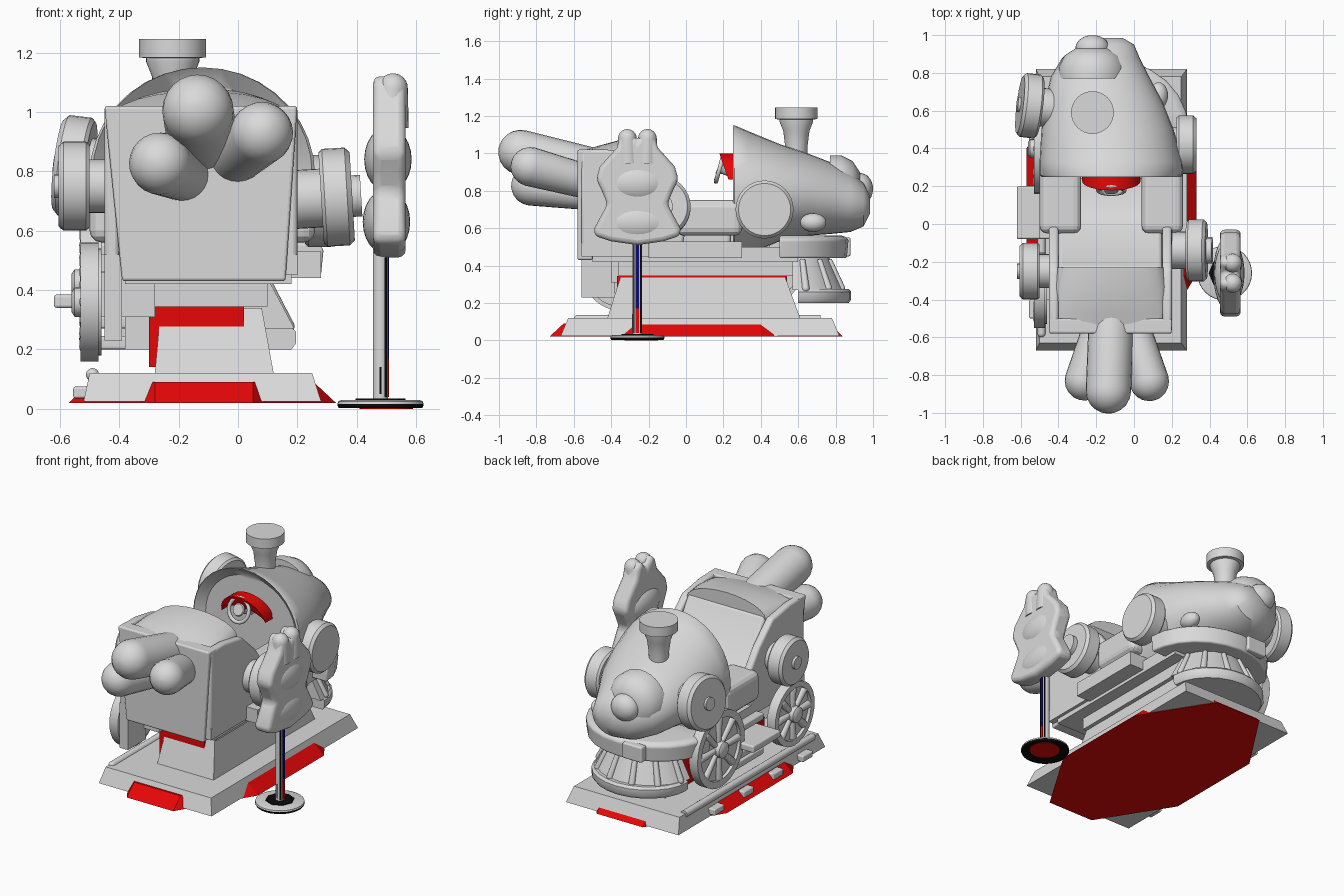
import bpy, bmesh, math
from mathutils import Vector

cube = bpy.data.objects.get("Cube")
if cube:
    bpy.data.objects.remove(cube, do_unlink=True)


def material(name, rgb):
    m = bpy.data.materials.new(name)
    m.use_nodes = True
    m.diffuse_color = (*rgb, 1)
    m.node_tree.nodes["Principled BSDF"].inputs["Base Color"].default_value = (*rgb, 1)
    return m


GREY = material("light grey", (0.7, 0.7, 0.7))
RED = material("red", (0.8, 0.002, 0.002))
BLACK = material("black", (0.003, 0.003, 0.003))
NAVY = material("navy", (0.003, 0.003, 0.2))


def loft(name, rings, mat=GREY, smooth=True, bevel=0, closed=False):
    """Skin a list of equal rings of points; cap the ends unless closed."""
    bm = bmesh.new()
    vs = [[bm.verts.new(p) for p in r] for r in rings]
    n = len(vs[0])
    pairs = list(zip(vs, vs[1:])) + ([(vs[-1], vs[0])] if closed else [])
    for a, b in pairs:
        for i in range(n):
            bm.faces.new((a[i], a[(i + 1) % n], b[(i + 1) % n], b[i]))
    if not closed:
        bm.faces.new(vs[0])
        bm.faces.new(vs[-1])
    bmesh.ops.recalc_face_normals(bm, faces=bm.faces)
    me = bpy.data.meshes.new(name)
    bm.to_mesh(me)
    bm.free()
    ob = bpy.data.objects.new(name, me)
    bpy.context.collection.objects.link(ob)
    me.materials.append(mat)
    if bevel:
        mod = ob.modifiers.new("soft_edges", "BEVEL")
        mod.width, mod.segments = bevel, 3
    if smooth:
        bpy.ops.object.select_all(action="DESELECT")
        bpy.context.view_layer.objects.active = ob
        ob.select_set(True)
        bpy.ops.object.shade_smooth_by_angle(angle=math.radians(40))
    return ob


def box(name, x, y, z, mat=GREY, top=(0, 0, 0, 0), bevel=0):
    """Box from ranges; top insets its upper face (x low, x high, y low, y high)."""
    def ring(h, i):
        a, b, c, d = x[0] + i[0], x[1] - i[1], y[0] + i[2], y[1] - i[3]
        return [(a, c, h), (b, c, h), (b, d, h), (a, d, h)]
    return loft(name, [ring(z[0], (0, 0, 0, 0)), ring(z[1], top)], mat, False, bevel)


def side_plate(name, x, yz, bevel=0):
    return loft(name, [[(v, p, q) for p, q in yz] for v in x], bevel=bevel)


def turned(name, base, axis, profile, mat=GREY, n=32):
    """Turn (distance, radius) pairs around an axis."""
    d = Vector(axis).normalized()
    u = d.orthogonal().normalized()
    w = d.cross(u)
    ang = [2 * math.pi * i / n for i in range(n)]
    return loft(name, [[Vector(base) + d * t + (u * math.cos(a) + w * math.sin(a)) * r
                        for a in ang] for t, r in profile], mat)


def capsule(name, a, b, r0, r1):
    d = Vector(b) - Vector(a)
    L = d.length - r1
    tip = [(L + r1 * math.sin(t), r1 * math.cos(t)) for t in (0, .3, .6, .9, 1.2, 1.5)]
    return turned(name, a, d, [(0, r0)] + tip, n=24)


def ellipsoid(name, c, s):
    rings = []
    for i in range(1, 16):
        t = math.pi * i / 16
        rings.append([(c[0] + s[0] * math.sin(t) * math.cos(a), c[1] - s[1] * math.cos(t),
                       c[2] + s[2] * math.sin(t) * math.sin(a))
                      for a in (2 * math.pi * k / 24 for k in range(24))])
    return loft(name, rings)


# Base: grey slab with a red octagonal skirt poking through
box("base_slab", (-.52, .28), (-.67, .82), (.025, .12), top=(.02, .03, .04, .04))


def octagon(i, z):
    x0, x1, y0, y1 = -.57 + i, .33 - i, -.73 + i, .84 - i
    return [(-.28, y0, z), (.05, y0, z), (x1, -.27, z), (x1, .4, z),
            (.05, y1, z), (-.28, y1, z), (x0, .4, z), (x0, -.27, z)]


loft("base_red_skirt", [octagon(0, .02), octagon(.075, .09)], RED, False)

# Pedestal with red core
box("pedestal", (-.28, .12), (-.42, .61), (.12, .34), top=(.02, .04, .07, .08))
box("pedestal_core", (-.3, .02), (-.37, .54), (.14, .345), RED)
box("pedestal_neck", (-.3, .1), (-.36, .6), (.345, .43))
box("chassis", (-.38, .18), (-.5, .6), (.42, .5))

# Cab: walls, reclined seat, crown and cushion
arc = [math.pi * i / 12 for i in range(13)]
wall = [(-.56, .45), (-.03, .45), (0, .6), (-.01, .74), (-.1, .86), (-.24, .99), (-.42, 1.02), (-.56, 1.02)]
for tag, x in (("right", (-.45, -.4)), ("left", (.15, .2))):
    side_plate(tag + "_cab_wall", x, wall, bevel=.015)
box("cab_back", (-.39, .16), (-.58, -.5), (.43, 1.02), top=(-.06, -.04, 0, 0), bevel=.01)
box("cab_floor", (-.45, .2), (-.56, .3), (.45, .52))
side_plate("seat", (-.4, .15), [(-.52, .5), (.24, .5), (.24, .6), (.08, .62), (-.03, .69),
                                (-.23, 1.0), (-.52, 1.0)], bevel=.02)
loft("seat_crown", [[(-.125 + w * math.cos(t), y, .98 + h * math.sin(t)) for t in arc]
                    for y, w, h in ((-.57, .28, .03), (-.47, .3, .06), (-.36, .3, .09), (-.23, .28, .1))])
for tag, x in (("right", (-.5, -.28)), ("left", (.04, .26))):
    box(tag + "_sill", x, (-.05, .3), (.56, .75), bevel=.04)
box("right_side_panel", (-.45, -.39), (-.56, -.38), (.23, .5))
box("left_step", (.14, .28), (-.2, .3), (.44, .53))

# Boiler hood with a shallow dished rear, lofted along y from (y, left, right, bottom, top)
hood = [(.3, -.44, .2, .48, 1.09), (.25, -.49, .25, .43, 1.15),
        (.26, -.5, .26, .42, 1.15), (.33, -.5, .255, .46, 1.12), (.5, -.49, .21, .53, 1.05),
        (.65, -.47, .15, .56, 1.0), (.78, -.44, .08, .57, .95), (.88, -.38, .03, .58, .9),
        (.95, -.28, 0, .61, .84), (.985, -.18, -.06, .68, .77)]
rings = []
for y, a, b, lo, hi in hood:
    rings.append([((a + b) / 2 + (b - a) / 2 * math.cos(t), y, (lo + hi) / 2 + (hi - lo) / 2 * math.sin(t))
                  for t in (2 * math.pi * i / 36 for i in range(36))])
loft("boiler_hood", rings)
turned("boiler_face", (-.22, .77, .81), (0, 1, 0), [(0, .18), (.06, .18), (.12, .15), (.16, .09)])
ellipsoid("nose_ball", (-.22, .93, .81), (.09, .07, .085))
ellipsoid("left_lamp", (.13, .68, .63), (.05, .07, .05))
turned("chimney", (-.22, .59, .92), (0, 0, 1),
       [(0, .055), (.12, .06), (.2, .07), (.25, .09), (.262, .09), (.263, .113), (.325, .113)])

# Dashboard: red crescent and steering wheel on the hood's rear
crescent = [(-.12 + .155 * math.cos(t), .86 + .14 * math.sin(t)) for t in arc]
crescent += [(-.12 - .155 * math.cos(t), .86 + .07 * math.sin(t)) for t in arc[1:-1]]
loft("dashboard_crescent", [[(x, y + (z - .88) * -.35, z) for x, z in crescent] for y in (.22, .31)], RED)
turned("steering_hub", (-.12, .31, .87), (0, -1, .4), [(0, .025), (.12, .025), (.14, .04), (.15, .035)], n=16)
ring = [2 * math.pi * i / 20 for i in range(20)]
loft("steering_rim", [[(-.12 + (.07 + .012 * math.cos(b)) * math.cos(a), .18 + .02 * math.sin(a)
                        + .012 * math.sin(b), .92 + (.07 + .012 * math.cos(b)) * math.sin(a))
                       for b in ring[::2]] for a in ring], closed=True)


# Front bumper, ribbed skirt and skirt foot, swept as half rounds
def half_round(r, z, y=.5):
    return [(-.12 + r * math.cos(t), y + .9 * r * math.sin(t), z) for t in arc]


loft("bumper", [half_round(.4, .44), half_round(.41, .54), half_round(.38, .56)], bevel=.01)
loft("skirt", [half_round(.31, .27, .57), half_round(.22, .44, .57)])
loft("skirt_foot", [half_round(.3, .2, .6), half_round(.315, .22, .6), half_round(.315, .26, .6),
                    half_round(.3, .275, .6)])
for i in range(1, 12, 2):
    c, s = math.cos(arc[i]), .9 * math.sin(arc[i])
    capsule("skirt_rib", (-.12 + .225 * c, .57 + .225 * s, .43), (-.12 + .31 * c, .57 + .31 * s, .26), .015, .02)
box("bumper_plate", (-.3, -.16), (.83, .88), (.45, .55), bevel=.01)

# Side discs on short stubs, with hubs where (radius, length) is given
for tag, base, axis, r, hub in (("front_right", (-.5, .62, .81), (-1, .12, .12), .17, (.04, .02)),
                                ("rear_right", (-.5, -.25, .75), (-1, 0, 0), .15, (.04, .02)),
                                ("front_left", (.225, .42, .7), (1, 0, 0), .155, None),
                                ("rear_left", (.28, -.14, .71), (1, 0, .06), .165, (.07, .035))):
    turned(tag + "_disc", base, axis,
           [(-.1, r * .6), (0, r * .6), (.0, r * .93), (.012, r), (.088, r), (.105, r * .9)])
    if hub:
        turned(tag + "_hub", base, axis, [(.1, hub[0]), (.1 + hub[1], hub[0])], n=16)

# Spoked wheels on the right flank
for tag, y, z, R in (("front", .4, .42, .24), ("rear", -.35, .36, .2)):
    turned(tag + "_wheel_web", (-.46, y, z), (-1, 0, 0), [(0, R * .9), (.05, R * .9)])
    loft(tag + "_wheel_rim", [[(-.47 - dx, y + r * math.cos(a), z + r * math.sin(a))
                               for dx, r in ((0, R * .82), (0, R), (.06, R), (.06, R * .82))]
                              for a in (2 * math.pi * i / 32 for i in range(32))], closed=True)
    for k in range(8):
        a = math.pi * k / 4
        capsule(tag + "_spoke", (-.51, y, z),
                (-.51, y + R * .88 * math.cos(a), z + R * .88 * math.sin(a)), .015, .025)
    turned(tag + "_wheel_hub", (-.47, y, z), (-1, 0, 0), [(0, .05), (.08, .05), (.09, .035)], n=16)
    box(tag + "_axle_bearing", (-.47, -.28), (y - .05, y + .05), (z - .05, z + .1))

# Right boarding steps
for z, x, y in ((.2, -.5, .24), (.27, -.52, .2), (.34, -.62, .2), (.42, -.5, .25)):
    box("right_step", (x, -.27), (-.08, y), (z, z + .045), bevel=.01)
box("right_step_riser", (-.38, -.28), (-.15, .3), (.2, .45))

# Right rail with blocks
capsule("rail", (-.49, .72, .115), (-.49, -.6, .115), .022, .022)
for y in (-.45, -.15, .15, .45):
    box("rail_block", (-.555, -.48), (y - .05, y + .05), (.035, .075), bevel=.008)

# Tail plumes
for tag, a, b, r0, r in (("middle", (-.12, -.5, .91), (-.14, -1, 1.035), .12, .12),
                         ("left", (-.02, -.5, .84), (.11, -.93, .955), .09, .105),
                         ("right", (-.17, -.5, .78), (-.29, -.93, .84), .085, .105)):
    capsule(tag + "_plume", a, b, r0, r)

# Coin post: foot, striped pole and figure
turned("post_foot_pad", (.5, -.24, -.0), (0, 0, 1), [(0, .09), (.005, .09)], RED)
turned("post_foot_rim", (.48, -.26, .002), (0, 0, 1), [(0, .14), (.01, .145), (.014, .145)], BLACK)
turned("post_foot", (.48, -.26, .015), (0, 0, 1), [(0, .145), (.01, .143), (.015, .13)])
turned("post_socket", (.48, -.26, .03), (0, 0, 1), [(0, .085), (.004, .085)], BLACK, 8)
turned("post_pole", (.48, -.26, .03), (0, 0, 1), [(0, .027), (.5, .027)], n=12)
box("pole_stripe", (.501, .509), (-.269, -.251), (.17, .51), NAVY)
box("pole_red_mark", (.501, .509), (-.269, -.251), (.04, .17), RED)
for y in (-.278, -.242):
    box("pole_dark_line", (.493, .502), (y - .004, y + .004), (.04, .51), BLACK)
box("pole_front_line", (.477, .483), (-.289, -.28), (.05, .14), BLACK)
half = [(0, .51), (.14, .53), (.23, .56), (.23, .6), (.16, .73), (.19, .8), (.22, .86),
        (.2, .93), (.11, 1.03), (.09, 1.1), (.05, 1.13), (0, 1.07)]
outline = [(-.26 + p, q) for p, q in half] + [(-.26 - p, q) for p, q in half[-2:0:-1]]
side_plate("post_figure", (.455, .565), outline, bevel=.025)
ellipsoid("figure_belly", (.5, -.26, .63), (.08, .2, .11))
ellipsoid("figure_chest", (.505, -.26, .84), (.08, .17, .11))
for s in (-1, 1):
    capsule("figure_crest", (.515, -.26 + s * .05, .95), (.525, -.26 + s * .055, 1.13), .06, .05)
